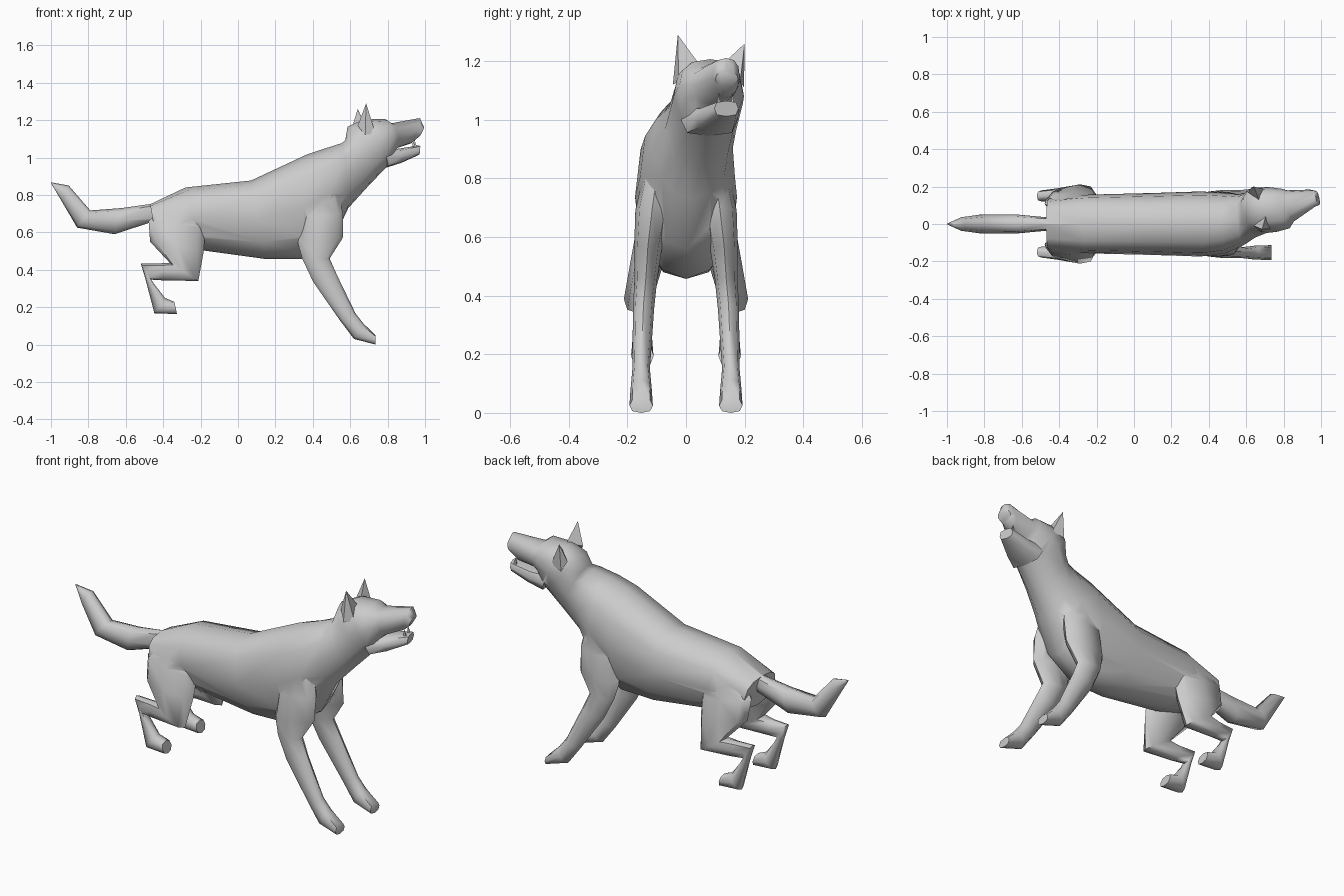
import bpy, bmesh
from math import sin, cos, pi, radians
from mathutils import Vector


def activate(ob):
    bpy.ops.object.select_all(action='DESELECT')
    ob.select_set(True)
    bpy.context.view_layer.objects.active = ob


def finish(name, bm, angle=55):
    bmesh.ops.recalc_face_normals(bm, faces=bm.faces)
    me = bpy.data.meshes.new(name)
    bm.to_mesh(me)
    bm.free()
    ob = bpy.data.objects.new(name, me)
    bpy.context.collection.objects.link(ob)
    activate(ob)
    bpy.ops.object.shade_smooth_by_angle(angle=radians(angle))
    return ob


def loft(name, rings, sides=8, side=1, power=0.8, keel=0.0):
    """Ring: upper/front x,z, lower/back x,z, half width, centre y, optional yaw.
    keel narrows the lower half of each ring."""
    bm = bmesh.new()
    loops = []
    for tx, tz, bx, bz, hw, yc, *yaw in rings:
        a = radians(yaw[0]) if yaw else 0
        c = Vector(((tx + bx) / 2, side * yc, (tz + bz) / 2))
        up = Vector(((tx - bx) / 2, 0, (tz - bz) / 2))
        lat = Vector((-sin(a), cos(a), 0)) * hw
        loop = []
        for i in range(sides):
            co, si = cos(2 * pi * i / sides), sin(2 * pi * i / sides)
            u = abs(co) ** power * (1 if co > 0 else -1)
            v = abs(si) ** power * (1 if si > 0 else -1)
            loop.append(bm.verts.new(c + up * u + lat * v * (1 + keel * min(u, 0))))
        loops.append(loop)
    for a, b in zip(loops, loops[1:]):
        for i in range(sides):
            j = (i + 1) % sides
            bm.faces.new((a[i], a[j], b[j], b[i]))
    bm.faces.new(loops[0])
    bm.faces.new(loops[-1])
    return finish(name, bm)


def spike(name, base, tip):
    bm = bmesh.new()
    vs = [bm.verts.new(p) for p in base]
    t = bm.verts.new(tip)
    bm.faces.new(vs)
    for i in range(len(vs)):
        bm.faces.new((vs[i], vs[(i + 1) % len(vs)], t))
    return finish(name, bm, 30)


# Torso, neck, skull and upper muzzle in one skin
body = loft("body", [
    (-0.47, 0.75, -0.44, 0.58, 0.135, 0),
    (-0.28, 0.84, -0.20, 0.505, 0.157, 0),
    (0.07, 0.877, 0.15, 0.457, 0.166, 0),
    (0.37, 1.017, 0.34, 0.457, 0.174, 0),
    (0.47, 1.05, 0.51, 0.56, 0.162, 0.005),
    (0.555, 1.077, 0.59, 0.73, 0.138, 0.022, 4),
    (0.575, 1.095, 0.69, 0.84, 0.123, 0.05, 8),
    (0.585, 1.165, 0.79, 0.945, 0.123, 0.073, 10),
    (0.67, 1.203, 0.81, 0.96, 0.122, 0.078, 11),
    (0.785, 1.207, 0.835, 1.03, 0.108, 0.083, 12),
    (0.82, 1.183, 0.855, 1.052, 0.085, 0.097, 12),
    (0.973, 1.211, 0.925, 1.075, 0.048, 0.137, 12),
    (0.991, 1.165, 0.965, 1.11, 0.04, 0.139, 12),
], sides=12, keel=0.22)

# Lower jaw
jaw = loft("lower_jaw", [
    (0.76, 1.05, 0.79, 0.945, 0.098, 0.08, 12),
    (0.85, 1.046, 0.87, 0.97, 0.075, 0.105, 12),
    (0.968, 1.065, 0.963, 1.012, 0.042, 0.138, 12),
], power=0.65)

# Lower teeth
for y in (0.112, 0.158):
    x = 0.945 - 0.2 * (y - 0.137)
    spike("tooth", [(x - .01, y - .006, 1.045), (x + .01, y - .006, 1.045),
                    (x + .01, y + .006, 1.045), (x - .01, y + .006, 1.045)],
          (x - 0.005, y, 1.092))

# Ears
spike("ear", [(0.64, -0.01, 1.17), (0.68, -0.045, 1.12), (0.735, -0.025, 1.13),
              (0.705, 0.045, 1.19)], (0.685, -0.028, 1.29))
spike("ear", [(0.61, 0.17, 1.16), (0.63, 0.198, 1.11), (0.70, 0.185, 1.13),
              (0.67, 0.125, 1.19)], (0.64, 0.2, 1.26))

# Tail
parts = [jaw, loft("tail", [
    (-0.43, 0.757, -0.44, 0.662, 0.033, 0),
    (-0.62, 0.73, -0.66, 0.59, 0.052, 0),
    (-0.79, 0.717, -0.86, 0.625, 0.05, 0),
    (-0.905, 0.85, -0.945, 0.77, 0.036, 0),
    (-0.998, 0.867, -1.0, 0.863, 0.002, 0),
])]

# Legs, mirrored left and right
front = [
    (0.52, 0.88, 0.36, 0.84, 0.045, 0.09),
    (0.562, 0.70, 0.34, 0.68, 0.058, 0.115),
    (0.56, 0.57, 0.32, 0.54, 0.047, 0.13),
    (0.49, 0.46, 0.345, 0.455, 0.039, 0.137),
    (0.53, 0.37, 0.402, 0.335, 0.036, 0.145),
    (0.628, 0.167, 0.543, 0.132, 0.03, 0.153),
    (0.67, 0.113, 0.62, 0.03, 0.037, 0.153),
    (0.735, 0.05, 0.735, 0.0, 0.04, 0.153),
]
hind = [
    (-0.22, 0.77, -0.43, 0.71, 0.04, 0.085),
    (-0.175, 0.62, -0.478, 0.66, 0.06, 0.107),
    (-0.183, 0.50, -0.47, 0.55, 0.058, 0.13),
    (-0.212, 0.34, -0.365, 0.437, 0.049, 0.163),
    (-0.40, 0.343, -0.42, 0.434, 0.034, 0.157),
    (-0.465, 0.347, -0.52, 0.434, 0.03, 0.15),
    (-0.445, 0.32, -0.495, 0.35, 0.027, 0.149),
    (-0.39, 0.249, -0.447, 0.167, 0.037, 0.149),
    (-0.34, 0.228, -0.326, 0.163, 0.039, 0.149),
]
for s in (-1, 1):
    parts += [loft("front_leg", front, side=s), loft("hind_leg", hind, side=s)]

# Fuse limbs, tail and jaw into the body skin
for p in parts:
    activate(body)
    m = body.modifiers.new("fuse", 'BOOLEAN')
    m.operation, m.solver, m.object = 'UNION', 'EXACT', p
    bpy.ops.object.modifier_apply(modifier=m.name)
    bpy.data.objects.remove(p)
bpy.ops.object.shade_smooth_by_angle(angle=radians(55))
